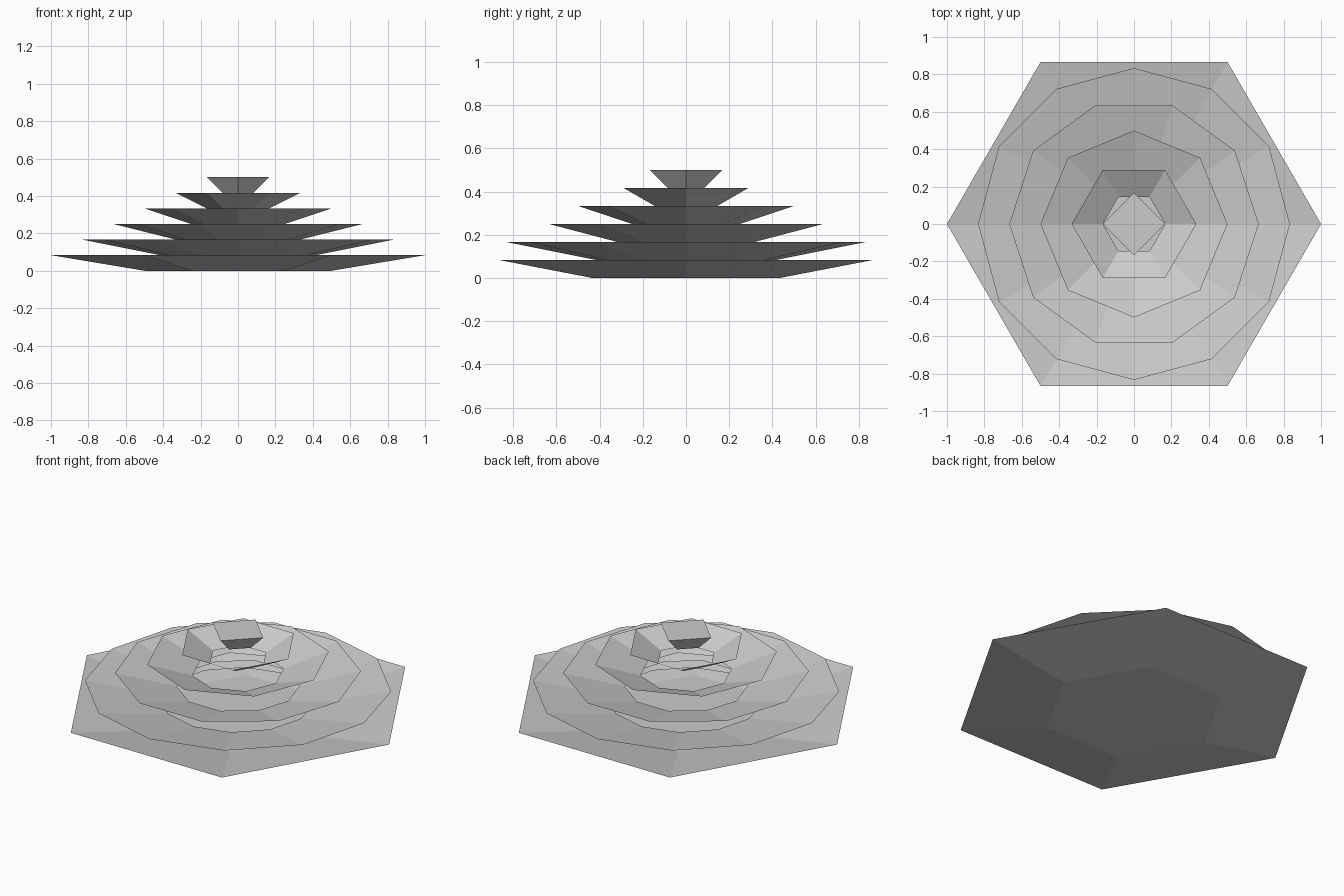
import bpy
import bmesh
import math

cube = bpy.data.objects.get("Cube")
if cube:
    bpy.data.objects.remove(cube, do_unlink=True)

# One plain grey for every tier
grey = bpy.data.materials.new("light_grey")
grey.use_nodes = True
grey.diffuse_color = (0.6, 0.6, 0.6, 1)
bsdf = next(n for n in grey.node_tree.nodes if n.type == "BSDF_PRINCIPLED")
bsdf.inputs["Base Color"].default_value = (0.6, 0.6, 0.6, 1)

SIDES = [6, 12, 10, 8, 6, 4]     # from the ground up
COUNT = len(SIDES)
STEP = 0.5 / COUNT               # height of one tier


def ring(bm, sides, radius, z):
    """Regular polygon of vertices with a corner on +x."""
    angles = [math.tau * i / sides for i in range(sides)]
    return [bm.verts.new((radius * math.cos(a), radius * math.sin(a), z))
            for a in angles]


def flared_tier(name, sides, radius, z, floor=False, lid=False):
    """Flaring wall, half as wide at its foot as at its rim."""
    bm = bmesh.new()
    foot = ring(bm, sides, radius / 2, z)
    rim = ring(bm, sides, radius, z + STEP)
    for i in range(sides):
        j = (i + 1) % sides
        bm.faces.new((foot[i], foot[j], rim[j], rim[i]))
    if floor:
        bm.faces.new(foot[::-1])
    if lid:
        bm.faces.new(rim)
    mesh = bpy.data.meshes.new(name)
    bm.to_mesh(mesh)
    bm.free()
    mesh.materials.append(grey)
    obj = bpy.data.objects.new(name, mesh)
    bpy.context.collection.objects.link(obj)


# Stack of shrinking tiers: floor under the first, lid on the last
for level, sides in enumerate(SIDES):
    first, last = level == 0, level == COUNT - 1
    name = "base_tier" if first else "top_tier" if last else f"middle_tier_{level}"
    flared_tier(name, sides, 1 - level / COUNT, level * STEP, first, last)
